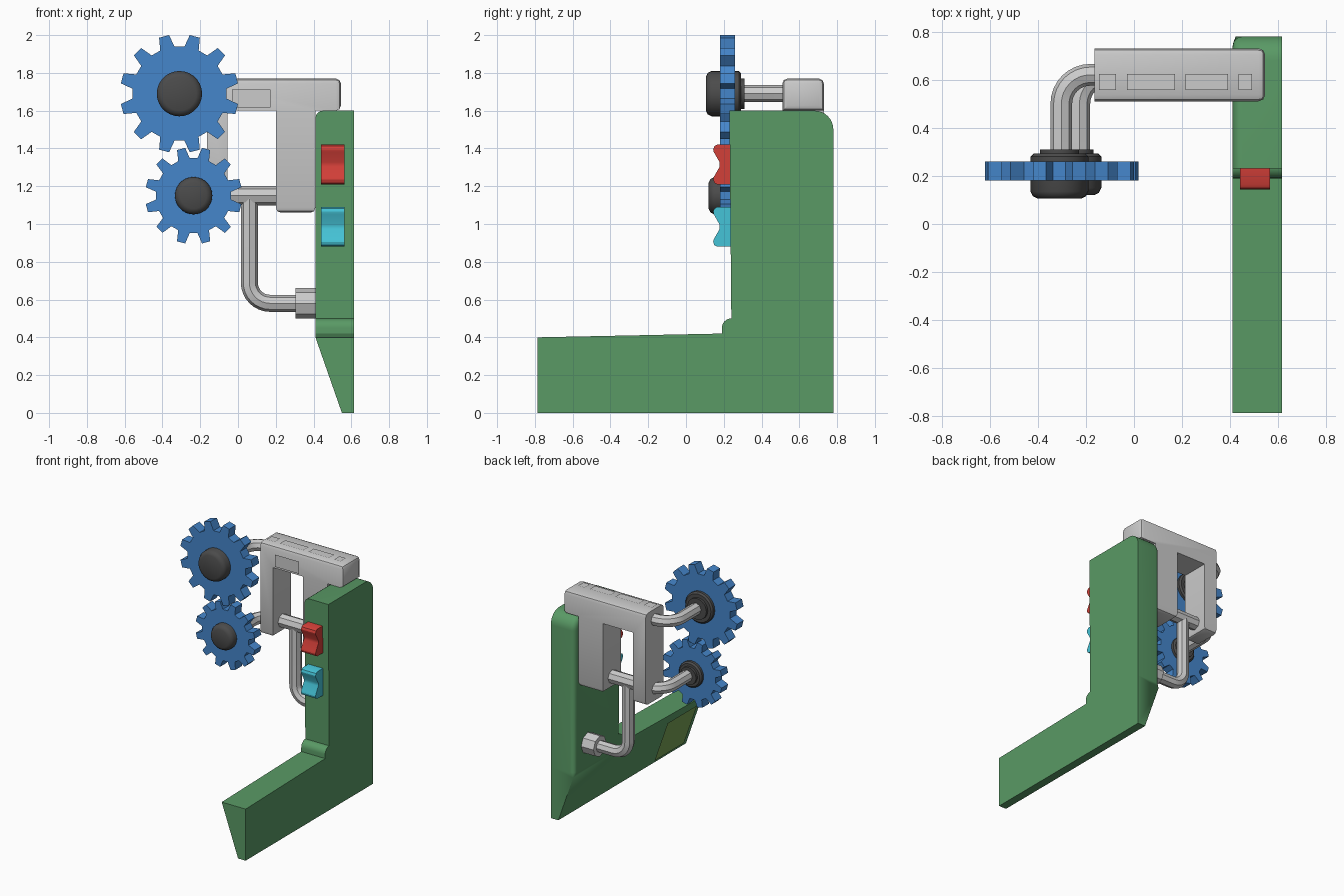
import bpy, bmesh
from math import pi, sin, cos, radians, atan2
from mathutils import Vector, Matrix

if "Cube" in bpy.data.objects:
    bpy.data.objects.remove(bpy.data.objects["Cube"])


def material(name, r, g, b):
    m = bpy.data.materials.new(name)
    m.diffuse_color = (r, g, b, 1)
    m.use_nodes = True
    m.node_tree.nodes["Principled BSDF"].inputs["Base Color"].default_value = m.diffuse_color
    return m


GREEN = material("green", 0.10, 0.32, 0.13)
OLIVE = material("light_green", 0.19, 0.36, 0.09)
BLUE = material("blue", 0.06, 0.24, 0.60)
RED = material("red", 0.65, 0.05, 0.04)
CYAN = material("cyan", 0.06, 0.55, 0.68)
DARK = material("dark_grey", 0.07, 0.07, 0.07)


def finish(bm, name, mat=None, smooth=30):
    bmesh.ops.recalc_face_normals(bm, faces=bm.faces)
    me = bpy.data.meshes.new(name)
    bm.to_mesh(me)
    bm.free()
    ob = bpy.data.objects.new(name, me)
    bpy.context.collection.objects.link(ob)
    if mat:
        me.materials.append(mat)
    activate(ob)
    bpy.ops.object.shade_smooth_by_angle(angle=radians(smooth))
    return ob


def activate(ob):
    bpy.ops.object.select_all(action='DESELECT')
    ob.select_set(True)
    bpy.context.view_layer.objects.active = ob


def prism(points, axis, a, b):
    """Extrude a 2D profile along axis 'x' (points are y,z) or 'y' (points are x,z)."""
    bm = bmesh.new()
    put = (lambda u, v: (a, u, v)) if axis == 'x' else (lambda u, v: (u, a, v))
    f = bm.faces.new([bm.verts.new(put(u, v)) for u, v in points])
    ext = bmesh.ops.extrude_face_region(bm, geom=[f])
    move = Vector((b - a, 0, 0) if axis == 'x' else (0, b - a, 0))
    bmesh.ops.translate(bm, vec=move, verts=[v for v in ext['geom'] if isinstance(v, bmesh.types.BMVert)])
    bmesh.ops.recalc_face_normals(bm, faces=bm.faces)
    return bm


def arc(cu, cv, r, start, end, n=8):
    return [(cu + r * cos(radians(start + (end - start) * i / n)),
             cv + r * sin(radians(start + (end - start) * i / n))) for i in range(n + 1)]


def bevel(bm, test, width, segments):
    edges = [e for e in bm.edges if test(e.verts[0].co, e.verts[1].co)]
    bmesh.ops.bevel(bm, geom=edges, offset=width, segments=segments, profile=0.5, affect='EDGES')


def plate(name, loc, x_axis, z_axis, w, h, d, taper, rim, recess, mat=None):
    """Raised tapered plate with a recessed centre; z_axis points out of the surface."""
    bm = bmesh.new()
    base = [(-w, -h), (w, -h), (w, h), (-w, h)]
    f = bm.faces.new([bm.verts.new((x / 2, y / 2, 0)) for x, y in base])
    for inset, lift in ((taper, d), (rim, 0), (rim * 0.3, -recess)):
        bmesh.ops.inset_region(bm, faces=[f], thickness=inset, depth=0, use_even_offset=True)
        bmesh.ops.translate(bm, vec=(0, 0, lift), verts=f.verts)
    z = Vector(z_axis).normalized()
    x = Vector(x_axis).normalized()
    m = Matrix((x, z.cross(x), z)).transposed().to_4x4()
    bm.transform(Matrix.Translation(loc) @ m)
    return finish(bm, name, mat, 10)


def pipe(name, pts, r, bend):
    """Round pipe along a path with rounded corners."""
    pts = [Vector(p) for p in pts]
    path = [pts[0]]
    for p, q, s in zip(pts, pts[1:], pts[2:]):
        u, v = (p - q).normalized(), (s - q).normalized()
        c = q + (u + v) * bend
        path += [c - v * bend * cos(t) - u * bend * sin(t) for t in (i * pi / 16 for i in range(9))]
    path.append(pts[-1])
    cu = bpy.data.curves.new(name, 'CURVE')
    cu.dimensions = '3D'
    cu.bevel_depth = r
    cu.bevel_resolution = 2
    cu.use_fill_caps = True
    sp = cu.splines.new('POLY')
    sp.points.add(len(path) - 1)
    for pt, co in zip(sp.points, path):
        pt.co = (*co, 1)
    ob = bpy.data.objects.new(name, cu)
    bpy.context.collection.objects.link(ob)
    activate(ob)
    bpy.ops.object.convert(target='MESH')
    bpy.ops.object.shade_smooth_by_angle(angle=radians(40))


def lathe(name, profile, x, z, mat):
    """Spin (radius, y) points about the y direction through x, z."""
    bm = bmesh.new()
    vs = [bm.verts.new((r, y, 0)) for r, y in profile]
    es = [bm.edges.new(p) for p in zip(vs, vs[1:])]
    bmesh.ops.spin(bm, geom=vs + es, cent=(0, 0, 0), axis=(0, 1, 0), angle=2 * pi, steps=28)
    bmesh.ops.remove_doubles(bm, verts=bm.verts, dist=1e-5)
    bmesh.ops.translate(bm, vec=(x, 0, z), verts=bm.verts)
    finish(bm, name, mat, 40)


# L-shaped frame: profile, lower inner side sloped, outer back edge rounded
profile = ([(-0.785, 0), (0.78, 0)] + arc(0.68, 1.5, 0.1, 0, 90)
           + [(0.23, 1.6)] + arc(0.24, 0.45, 0.05, 90, 180, 6) + [(0.19, 0.42), (-0.785, 0.4)])
bm = prism(profile, 'x', 0.41, 0.615)
bmesh.ops.bisect_plane(bm, geom=bm.verts[:] + bm.edges[:] + bm.faces[:],
                       plane_co=(0, 0, 0.4), plane_no=(0, 0, 1), dist=1e-4)
for v in bm.verts:
    if v.co.z < 0.01 and v.co.x < 0.5:
        v.co.x = 0.55
bevel(bm, lambda p, q: max(p.x, q.x) < 0.42 and min(p.z, q.z) > 0.39
      and (p.z + q.z > 3.19 or min(p.y, q.y) > 0.67), 0.04, 4)
finish(bm, "frame", GREEN)

# Raised panel on the sloped inner side
plate("side_panel", (0.481, -0.54, 0.2), (0, 1, 0), (-0.4, 0, -0.14), 0.36, 0.34, 0.028,
      0.03, 0.055, 0.012, OLIVE)

# Two rocker switches on the front of the post
for name, z, mat in (("upper_switch", 1.315, RED), ("lower_switch", 0.985, CYAN)):
    half = [(0.25, 0.105), (0.165, 0.105), (0.15, 0.097), (0.144, 0.08), (0.147, 0.066), (0.178, 0.012)]
    pts = [(y, z + d) for y, d in half] + [(y, z - d) for y, d in reversed(half)]
    finish(prism(pts, 'x', 0.44, 0.565), name, mat)

# Grey bracket with two legs, hooked over the post
pts = [(-0.165, 1.77), (0.545, 1.77), (0.545, 1.6), (0.41, 1.6), (0.41, 1.06), (0.2, 1.06),
       (0.2, 1.6), (-0.055, 1.6), (-0.055, 1.06), (-0.165, 1.06)]
bm = prism(pts, 'y', 0.51, 0.73)
bevel(bm, lambda p, q: (min(p.x, q.x) > 0.5 or min(p.z, q.z) > 1.76 or max(p.z, q.z) < 1.07)
      and max(p.x, q.x) > -0.1, 0.027, 2)
finish(bm, "bracket")

# Small plates on the bracket
for i, (a, b) in enumerate(((-0.145, -0.075), (-0.03, 0.17), (0.215, 0.39), (0.435, 0.49))):
    plate(f"top_plate_{i + 1}", ((a + b) / 2, 0.59, 1.769), (1, 0, 0), (0, 0, 1),
          b - a, 0.065, 0.014, 0.006, 0.008, 0.006)
plate("front_plate", (0.07, 0.511, 1.665), (1, 0, 0), (0, -1, 0), 0.205, 0.095, 0.02, 0.008, 0.013, 0.008)

# Gears with hubs and shaft pipes
for name, x, z, tip, root, hub in (("upper", -0.31, 1.69, 0.315, 0.25, 0.12),
                                   ("lower", -0.235, 1.15, 0.257, 0.2, 0.099)):
    teeth = []
    for i in range(12):
        a = radians(15 + 30 * i)
        teeth += [(x + r * cos(a + radians(d)), z + r * sin(a + radians(d)))
                  for r, d in ((root, -9), (tip, -5), (tip, 5), (root, 9))]
    finish(prism(teeth, 'y', 0.18, 0.26), name + "_gear", BLUE, 15)
    front = 0.105 if name == "upper" else 0.12
    lathe(name + "_hub", [(0, front), (hub - 0.03, front), (hub - 0.01, front + 0.01), (hub, front + 0.03),
                          (hub, 0.28), (hub - 0.012, 0.292), (hub * 0.68, 0.292),
                          (hub * 0.68, 0.31), (0, 0.31)], x, z, DARK)
    pipe(name + "_shaft", [(x + 0.008, 0.29, z), (x + 0.008, 0.62, z), (-0.07, 0.62, z)], 0.045, 0.12)

# Cross rod, drain-like down pipe and its collar on the post
pipe("cross_rod", [(-0.06, 0.62, 1.15), (0.22, 0.62, 1.15)], 0.051, 0)
pipe("down_pipe", [(0.06, 0.62, 1.15), (0.06, 0.62, 0.58), (0.33, 0.62, 0.58)], 0.045, 0.11)
pipe("collar", [(0.305, 0.62, 0.58), (0.43, 0.62, 0.58)], 0.08, 0)
